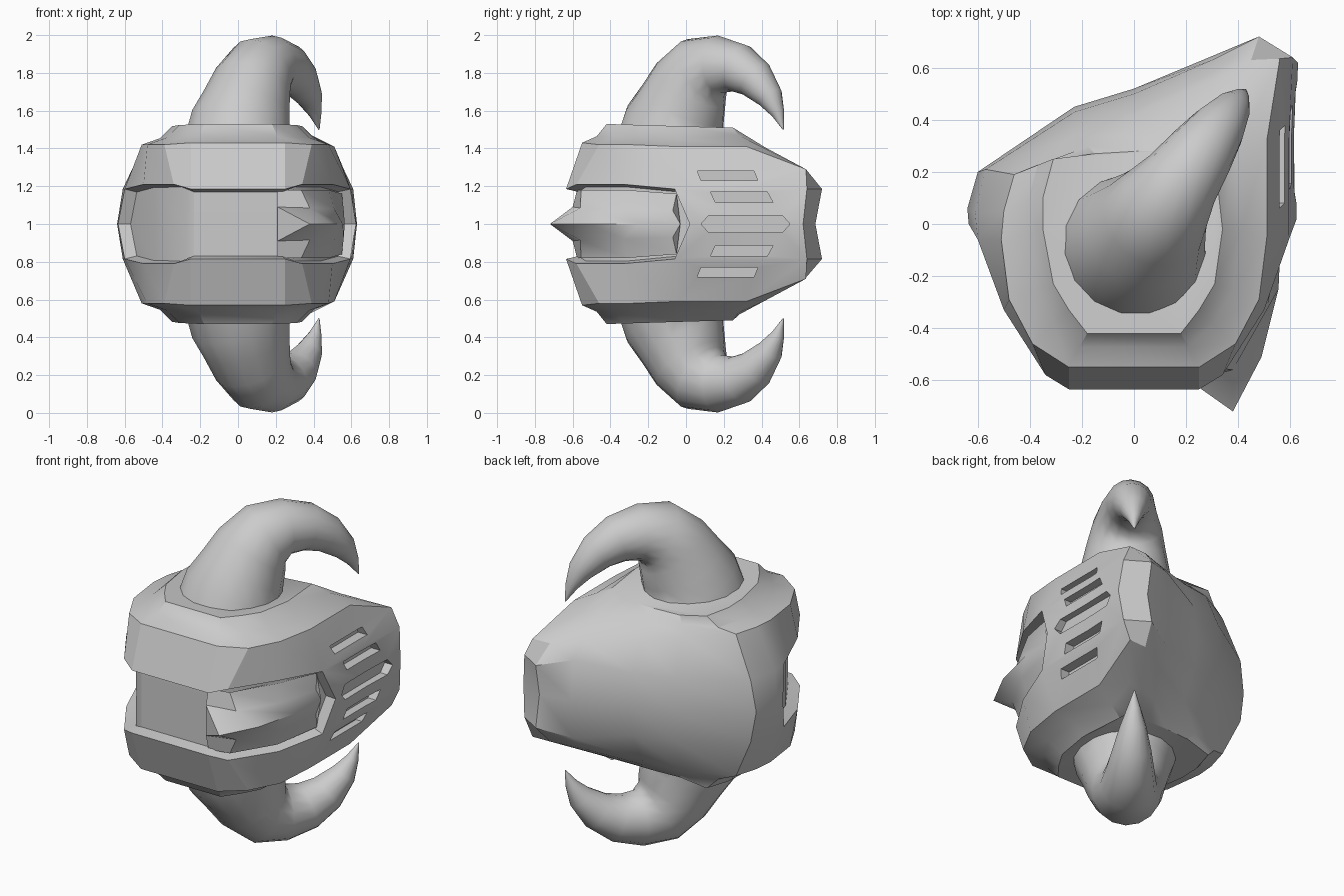
import bpy, bmesh
from math import cos, sin, tau
from mathutils import Vector

cube = bpy.data.objects.get("Cube")
if cube:
    bpy.data.objects.remove(cube)

grey = bpy.data.materials.new("plain_grey")
grey.use_nodes = True
grey.diffuse_color = (0.6, 0.6, 0.6, 1)
grey.node_tree.nodes["Principled BSDF"].inputs["Base Color"].default_value = (0.6, 0.6, 0.6, 1)


def finish(bm, name, angle=0.5):
    """Turn a bmesh into a smooth-by-angle object."""
    bmesh.ops.recalc_face_normals(bm, faces=bm.faces)
    mesh = bpy.data.meshes.new(name)
    bm.to_mesh(mesh)
    bm.free()
    mesh.materials.append(grey)
    obj = bpy.data.objects.new(name, mesh)
    bpy.context.collection.objects.link(obj)
    shade(obj, angle)
    return obj


def shade(obj, angle):
    bpy.ops.object.select_all(action='DESELECT')
    obj.select_set(True)
    bpy.context.view_layer.objects.active = obj
    bpy.ops.object.shade_smooth_by_angle(angle=angle)


def loft(bm, rings):
    """Bridge closed rings of points, cap both ends, return faces by row."""
    rows = [[bm.verts.new(p) for p in ring] for ring in rings]
    n = len(rows[0])
    faces = [[bm.faces.new((a[i], a[(i + 1) % n], b[(i + 1) % n], b[i])) for i in range(n)]
             for a, b in zip(rows, rows[1:])]
    bm.faces.new(rows[0])
    bm.faces.new(rows[-1])
    return faces


def flip(points):
    return [(x, y, 2 - z) for x, y, z in points]


# Helmet shell: half-height outlines, reflected across the middle plane
front = [(-.5, -.33), (-.34, -.58), (-.25, -.635), (.25, -.635), (.34, -.58), (.5, -.33)]
middle = [(-.6, .2), (-.64, .06), (-.635, 0)] + front + [
    (.625, .02), (.62, .33), (.63, .62), (.48, .685), (.3, .645), (0, .52), (-.23, .45)]
brow = [(-.57, .21), (-.61, .04), (-.6, -.06)] + front + [
    (.595, -.06), (.595, .33), (.61, .64), (.48, .72), (.3, .63), (0, .5), (-.23, .43)]
crown = [(-.46, .19, 1.42), (-.5, .05, 1.42), (-.51, -.06, 1.42), (-.48, -.29, 1.42),
         (-.39, -.46, 1.42), (-.25, -.55, 1.43), (.25, -.55, 1.43), (.39, -.46, 1.42),
         (.48, -.29, 1.42), (.51, -.05, 1.41), (.51, .32, 1.41), (.56, .635, 1.29),
         (.45, .63, 1.29), (.3, .55, 1.32), (0, .42, 1.36), (-.22, .34, 1.4)]
rim_front = [(-.31, .25), (-.35, .1), (-.35, -.02), (-.31, -.23), (-.25, -.33), (-.18, -.42),
             (.18, -.42), (.25, -.33), (.31, -.23), (.34, -.02), (.31, .25)]
rim_back = [(.27, .28), (.2, .28), (.12, .28), (.02, .28), (-.15, .27)]
rim = [(x, y, 1.517 - y * .03) for x, y in rim_front] + [(x, y, 1.48) for x, y in rim_back]
# Hollow below the rim, fading out at the back
collar = []
for i, (a, b) in enumerate(zip(crown, rim)):
    x, y, z = Vector(a).lerp(Vector(b), .6)
    collar.append((x, y, z - (.025 if i < 10 else 0)))
# The brow edge arches up beside the flat front and at the jaw's back
arch = {3: 1.21, 4: 1.21, 7: 1.21, 8: 1.21, 13: 1.23}
brow = [(x, y, arch.get(i, 1.185)) for i, (x, y) in enumerate(brow)]
middle = [(x, y, 1) for x, y in middle]

bm = bmesh.new()
upper = [rim, collar, crown, brow]
rows = loft(bm, upper + [middle] + [flip(ring) for ring in reversed(upper)])
bmesh.ops.recalc_face_normals(bm, faces=bm.faces)
# Sunken visor band around the front
visor = [f for row in rows[3:5] for f in row[2:9]]
bmesh.ops.inset_region(bm, faces=visor, thickness=.015, depth=-.065, use_even_offset=True)
shell = finish(bm, "helmet_shell")

# Breathing slots cut in the jaw side
outer = [(.06, 1.28), (.36, 1.28), (.38, 1.23), (.08, 1.23)]
inner = [(.13, 1.17), (.43, 1.17), (.46, 1.115), (.155, 1.115)]
centre = [(.08, 1), (.12, 1.045), (.51, 1.045), (.55, 1), (.51, .955), (.12, .955)]
bm = bmesh.new()
for outline, depth in ((outer, .52), (inner, .55), (centre, .575)):
    for side in ((1,) if outline is centre else (1, -1)):
        loft(bm, [[(x, y, 1 + side * (z - 1)) for y, z in outline] for x in (depth, .8)])
cutter = finish(bm, "slot_cutter")
cutter.hide_render = True
cut = shell.modifiers.new("slots", 'BOOLEAN')
cut.operation = 'DIFFERENCE'
cut.solver = 'EXACT'
cut.object = cutter
bpy.context.view_layer.objects.active = shell
bpy.ops.object.modifier_apply(modifier=cut.name)
bpy.data.objects.remove(cutter)
shade(shell, .5)

# Pointed prow on the visor: hollow flanks sweeping up to a sharp ridge
edge = [(.21, -.577, 1.18), (.335, -.555, 1.18), (.48, -.315, 1.18), (.55, -.05, 1.16)]
flank = [(.21, -.6, 1.09), (.38, -.56, 1.085), (.51, -.33, 1.08), (.56, -.07, 1.07)]
ridge = [(.38, -.72, 1), (.49, -.51, 1), (.555, -.25, 1), (.565, -.03, 1)]
bm = bmesh.new()
strips = [[bm.verts.new(p) for p in row] for row in (edge, flank, ridge, flip(flank), flip(edge))]
for a, b in zip(strips, strips[1:]):
    for i in range(3):
        bm.faces.new((a[i], a[i + 1], b[i + 1], b[i]))
top, above, peak, below, bottom = [row[0] for row in strips]
bm.faces.new((above, peak, below))
bm.faces.new((top, above, below, bottom))
bm.faces.new([row[-1] for row in strips])
bm.faces.new(strips[0] + strips[-1][::-1])
finish(bm, "visor_prow", .6)

# Curved horns: distance along the lean, height, radius
path = [(-.02, 1.44, .29), (.01, 1.53, .27), (.06, 1.63, .24), (.115, 1.74, .212),
        (.19, 1.815, .188), (.3, 1.845, .153), (.43, 1.825, .13), (.54, 1.765, .105),
        (.635, 1.67, .07), (.685, 1.585, .035), (.72, 1.5, .003)]
lean = Vector((.58, .81, 0)).normalized()
across = Vector((lean.y, -lean.x, 0))
spine = [Vector((.01, -.07, z)) + lean * s for s, z, r in path]
rings = []
for i, (s, z, r) in enumerate(path):
    along = (spine[min(i + 1, len(path) - 1)] - spine[max(i - 1, 0)]).normalized()
    if i == 0:
        along = Vector((0, 0, 1))
    up = across.cross(along)
    rings.append([tuple(spine[i] + r * (across * cos(tau * k / 16) + up * sin(tau * k / 16)))
                  for k in range(16)])
for name, mirrored in (("upper_horn", False), ("lower_horn", True)):
    bm = bmesh.new()
    loft(bm, [flip(ring) if mirrored else ring for ring in rings])
    finish(bm, name, 1.2)
